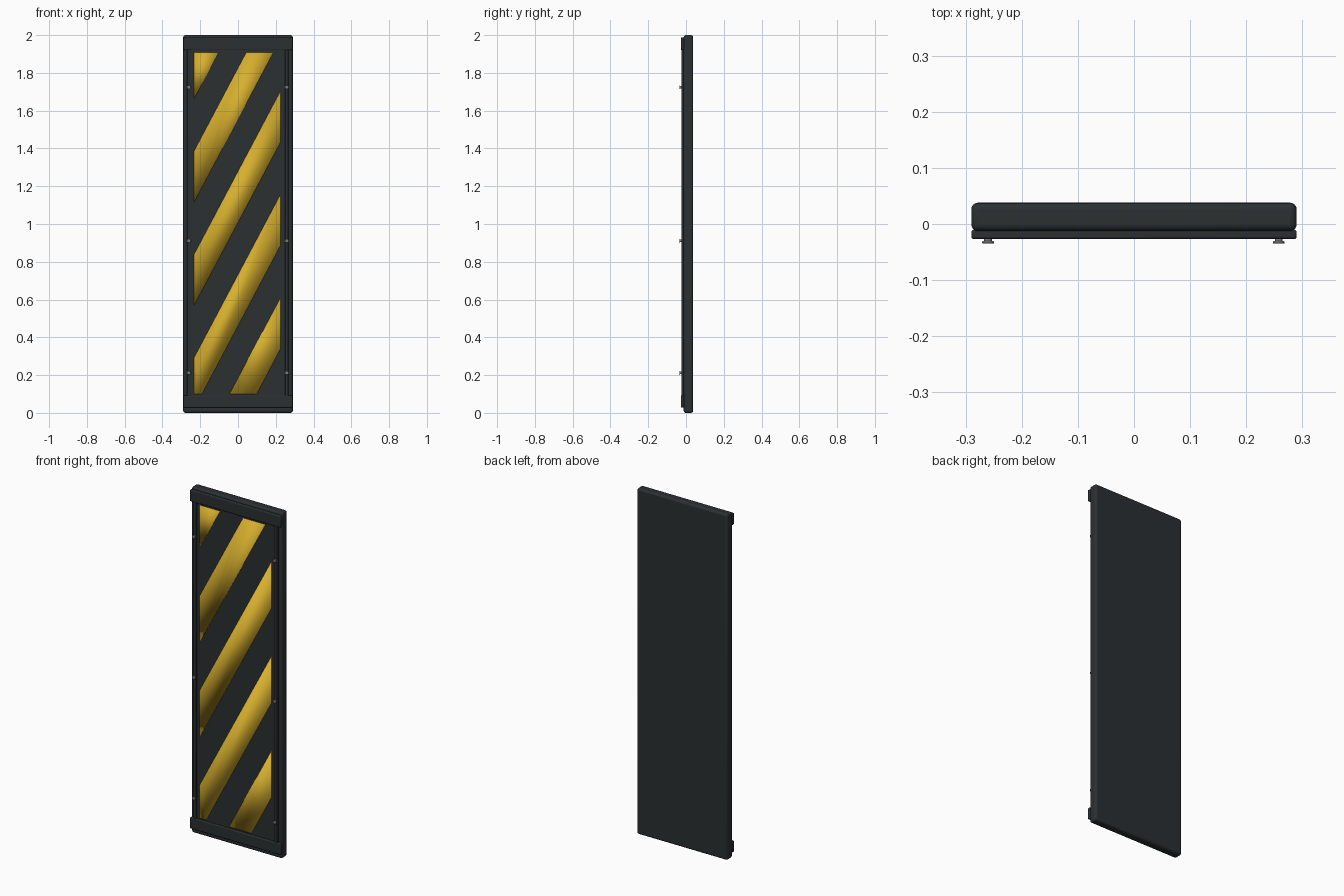
import bpy, bmesh, math
from mathutils import Vector

if "Cube" in bpy.data.objects:
    bpy.data.objects.remove(bpy.data.objects["Cube"])


def material(name, rgb):
    m = bpy.data.materials.new(name)
    m.diffuse_color = (*rgb, 1)
    m.use_nodes = True
    m.node_tree.nodes["Principled BSDF"].inputs["Base Color"].default_value = m.diffuse_color
    return m


DARK = material("dark_paint", (0.024, 0.029, 0.031))
YELLOW = material("yellow_paint", (0.68, 0.43, 0.027))
STEEL = material("steel", (0.2, 0.21, 0.21))


def finish(ob, mat):
    ob.data.materials.append(mat)
    bpy.ops.object.select_all(action='DESELECT')
    ob.select_set(True)
    bpy.context.view_layer.objects.active = ob
    bpy.ops.object.shade_smooth_by_angle(angle=math.radians(35))


def box(name, lo, hi, bevel=0.0, segments=3):
    lo, hi = Vector(lo), Vector(hi)
    bpy.ops.mesh.primitive_cube_add(size=1, location=(lo + hi) / 2)
    ob = bpy.context.object
    ob.name = name
    ob.scale = hi - lo
    bpy.ops.object.transform_apply(location=False, rotation=False, scale=True)
    finish(ob, DARK)
    if bevel:
        mod = ob.modifiers.new("bevel", 'BEVEL')
        mod.width, mod.segments = bevel, segments
    return ob


# Main board, raised end caps and inset front sheet
box("board", (-0.29, -0.0125, 0), (0.29, 0.038, 2), 0.012, 4)
box("top_cap", (-0.29, -0.027, 1.92), (0.29, -0.01, 1.988), 0.005)
box("bottom_cap", (-0.29, -0.027, 0.028), (0.29, -0.01, 0.093), 0.005)
box("front_sheet", (-0.252, -0.016, 0.09), (0.25, -0.011, 1.922))

# Side rails with three screws each
for side, x in (("left", -0.26), ("right", 0.258)):
    box(side + "_rail", (x - 0.009, -0.024, 0.09), (x + 0.009, -0.011, 1.922), 0.003)
    for i, z in enumerate((0.212, 0.911, 1.724)):
        for part, radius, y0, y1 in (("neck", 0.007, -0.022, -0.031),
                                     ("head", 0.0105, -0.0305, -0.035)):
            bpy.ops.mesh.primitive_cylinder_add(
                vertices=20, radius=radius, depth=abs(y1 - y0),
                location=(x, (y0 + y1) / 2, z), rotation=(math.pi / 2, 0, 0))
            ob = bpy.context.object
            ob.name = f"{side}_screw_{part}_{i + 1}"
            finish(ob, STEEL)
            if part == "head":
                mod = ob.modifiers.new("bevel", 'BEVEL')
                mod.width, mod.segments = 0.0015, 2

# Diagonal stripes: a rectangle cut by two slanted lines, then thickened
X0, X1, Z0, Z1 = -0.233, 0.225, 0.10, 1.909
SLOPE, PERIOD, WIDTH = 1.89, 0.547, 0.27
normal = Vector((-SLOPE, 0, 1)).normalized()
for i in range(5):
    upper = 1.932 - i * PERIOD
    bm = bmesh.new()
    bm.faces.new([bm.verts.new((x, -0.0172, z)) for x, z in
                  ((X0, Z0), (X1, Z0), (X1, Z1), (X0, Z1))])
    for z, outer in ((upper, True), (upper - WIDTH, False)):
        bmesh.ops.bisect_plane(bm, geom=bm.verts[:] + bm.edges[:] + bm.faces[:],
                               plane_co=(X0, 0, z), plane_no=normal,
                               clear_outer=outer, clear_inner=not outer)
    mesh = bpy.data.meshes.new("stripe")
    bm.to_mesh(mesh)
    bm.free()
    ob = bpy.data.objects.new(f"stripe_{i + 1}", mesh)
    bpy.context.collection.objects.link(ob)
    finish(ob, YELLOW)
    mod = ob.modifiers.new("thickness", 'SOLIDIFY')
    mod.thickness, mod.offset = 0.0016, -1
